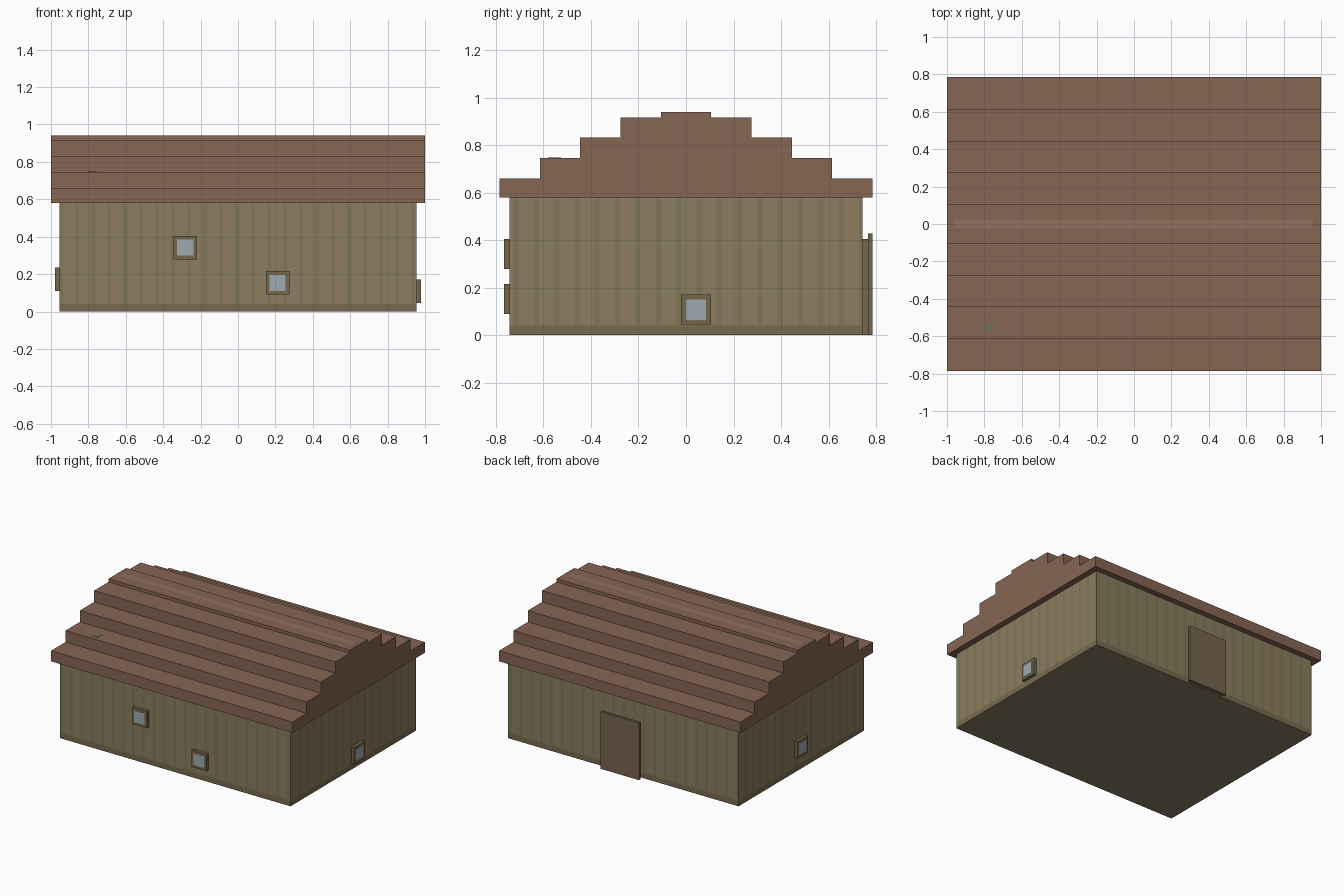
import bpy, bmesh
from mathutils import Vector

if "Cube" in bpy.data.objects:
    bpy.data.objects.remove(bpy.data.objects["Cube"])


def material(name, rgb):
    m = bpy.data.materials.new(name)
    lin = [((c / 255 + 0.055) / 1.055) ** 2.4 for c in rgb]
    m.diffuse_color = (*lin, 1)
    m.use_nodes = True
    m.node_tree.nodes["Principled BSDF"].inputs["Base Color"].default_value = m.diffuse_color
    return m


WALL = material("wall_boards", (140, 125, 96))
GROOVE = material("board_gap", (126, 119, 86))
BASE = material("base_band", (120, 106, 78))
ROOF = material("roof_tile", (134, 102, 83))
RIDGE = material("ridge_tile", (146, 114, 95))
MOSS = material("moss", (112, 112, 80))
FRAME = material("frame_wood", (118, 103, 77))
GLASS = material("glass", (158, 170, 176))
DOOR = material("door_wood", (118, 101, 78))


def finish(bm, name, mats):
    bmesh.ops.recalc_face_normals(bm, faces=bm.faces)
    me = bpy.data.meshes.new(name)
    bm.to_mesh(me)
    bm.free()
    for m in mats:
        me.materials.append(m)
    ob = bpy.data.objects.new(name, me)
    bpy.context.collection.objects.link(ob)
    return ob


def box_mesh(lo, hi):
    lo, hi = Vector(lo), Vector(hi)
    bm = bmesh.new()
    bmesh.ops.create_cube(bm, size=1)
    for v in bm.verts:
        v.co = (lo + hi) / 2 + v.co * (hi - lo)
    return bm


def box(name, lo, hi, mat):
    return finish(box_mesh(lo, hi), name, [mat])


def cut(bm, axis, value):
    co, no = Vector(), Vector()
    co[axis], no[axis] = value, 1
    bmesh.ops.bisect_plane(bm, geom=bm.verts[:] + bm.edges[:] + bm.faces[:],
                           plane_co=co, plane_no=no)


WX, WY, WZ = 0.955, 0.742, 0.583

# Walls: one box, its faces split into boards, gaps and a base band
PITCH, GAP = 0.0855, 0.011
centres = {0: [-0.86 + PITCH * i for i in range(-1, 22)],
           1: [-0.715 + PITCH * i for i in range(18)]}
limit = {0: WX, 1: WY}
bm = box_mesh((-WX, -WY, 0), (WX, WY, WZ))
cut(bm, 2, 0.04)
for axis, cs in centres.items():
    for c in cs:
        for e in (c - GAP, c + GAP):
            if abs(e) < limit[axis]:
                cut(bm, axis, e)
bm.normal_update()
for f in bm.faces:
    c = f.calc_center_median()
    if abs(f.normal.z) > 0.5:
        continue
    axis = 0 if abs(f.normal.y) > 0.5 else 1
    if c.z < 0.04:
        f.material_index = 2
    elif any(abs(c[axis] - s) < GAP for s in centres[axis]):
        f.material_index = 1
finish(bm, "walls", [WALL, GROOVE, BASE])

# Stepped roof: half profile mirrored, then extruded along x
steps = [(0.785, 0.66), (0.615, 0.746), (0.445, 0.831), (0.275, 0.916), (0.105, 0.94)]
half, z = [], 0.58
for y, top in steps:
    half += [(y, z), (y, top)]
    z = top
profile = half + [(-y, z) for y, z in reversed(half)]
bm = bmesh.new()
face = bm.faces.new([bm.verts.new((-1, y, z)) for y, z in profile])
ext = bmesh.ops.extrude_face_region(bm, geom=[face])
bmesh.ops.translate(bm, vec=(2, 0, 0),
                    verts=[g for g in ext["geom"] if isinstance(g, bmesh.types.BMVert)])
bmesh.ops.recalc_face_normals(bm, faces=bm.faces)

# Pale strip along the ridge
for axis, v in ((0, 0.957), (1, 0.021)):
    cut(bm, axis, v)
    cut(bm, axis, -v)
for f in bm.faces:
    c = f.calc_center_median()
    if c.z > 0.935 and abs(c.y) < 0.02 and abs(c.x) < 0.95:
        f.material_index = 1
finish(bm, "stepped_roof", [ROOF, RIDGE])
box("moss_patch", (-0.80, -0.58, 0.744), (-0.755, -0.525, 0.748), MOSS)


# Windows: a proud frame block with a flush pane, given wall axis and side
def window(name, axis, side, along, z):
    def part(label, r, d0, d1, mat):
        lo, hi = [0, 0, z - r], [0, 0, z + r]
        a, b = sorted((side * d0, side * d1))
        lo[axis], hi[axis] = a, b
        lo[1 - axis], hi[1 - axis] = along - r, along + r
        box(name + label, lo, hi, mat)
    d = limit[axis]
    part("_frame", 0.063, d - 0.01, d + 0.023, FRAME)
    part("_pane", 0.043, d, d + 0.0245, GLASS)


window("front_left_window", 1, -1, -0.282, 0.342)
window("front_right_window", 1, -1, 0.212, 0.153)
window("right_window", 0, 1, 0.042, 0.108)
window("left_window", 0, -1, 0.016, 0.173)

# Back door: frame block with a slightly larger front panel
box("door_frame", (-0.14, WY - 0.01, 0), (0.14, 0.766, 0.405), FRAME)
box("door_panel", (-0.16, 0.765, 0), (0.16, 0.785, 0.427), DOOR)
